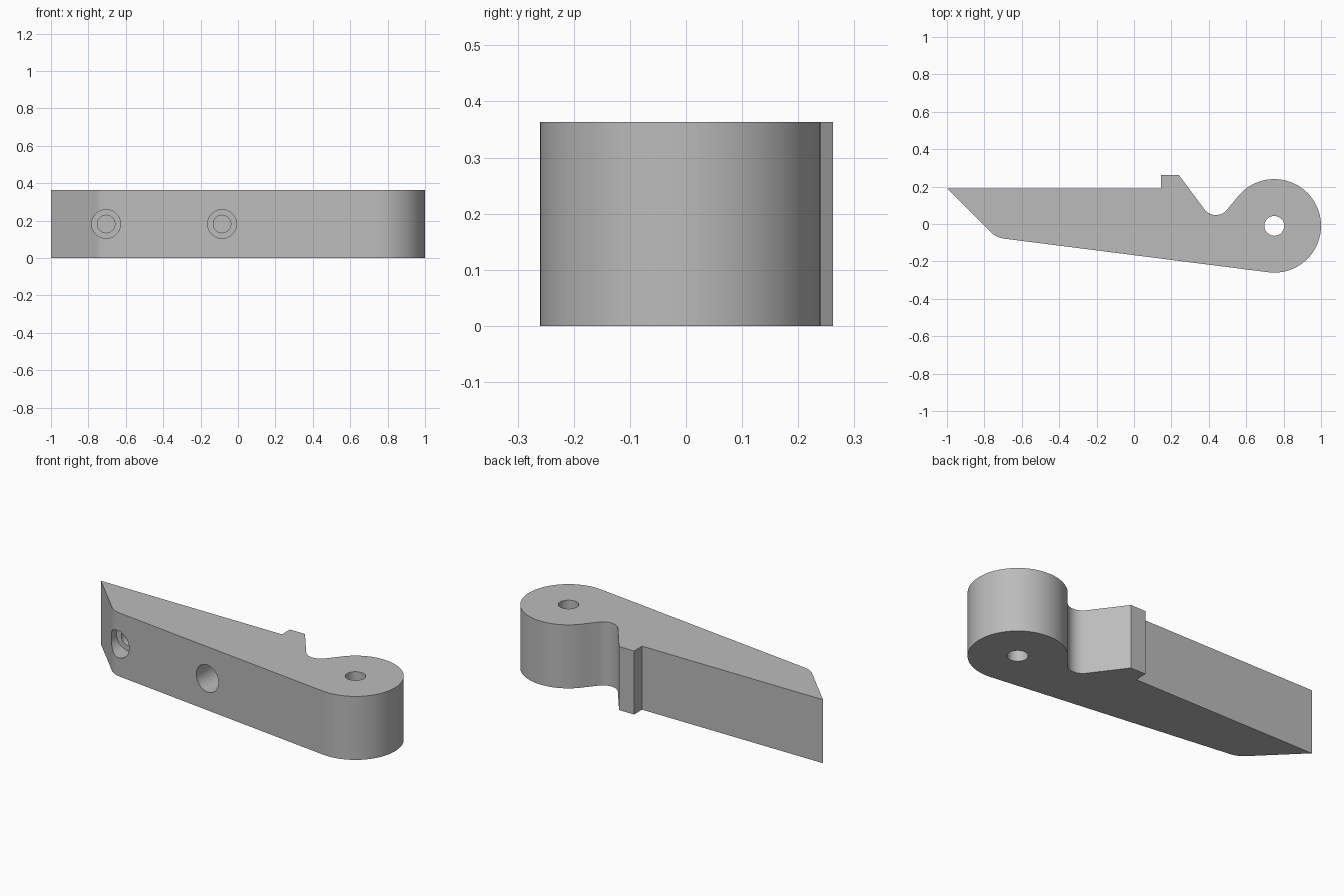
import bpy, bmesh
from math import radians, cos, sin, pi
from mathutils import Matrix

if "Cube" in bpy.data.objects:
    bpy.data.objects.remove(bpy.data.objects["Cube"], do_unlink=True)

HEIGHT = 0.363
PIVOT = (0.75, -0.01)

grey = bpy.data.materials.new("plain grey")
grey.use_nodes = True
colour = (0.5, 0.5, 0.5, 1)
grey.diffuse_color = colour
grey.node_tree.nodes["Principled BSDF"].inputs["Base Color"].default_value = colour


def arc(centre, radius, start, end, steps):
    """Points along an arc, angles in degrees."""
    angles = [radians(start + (end - start) * i / steps) for i in range(steps + 1)]
    return [(centre[0] + radius * cos(a), centre[1] + radius * sin(a)) for a in angles]


def make_object(name, bm):
    bmesh.ops.recalc_face_normals(bm, faces=bm.faces)
    mesh = bpy.data.meshes.new(name)
    bm.to_mesh(mesh)
    bm.free()
    mesh.materials.append(grey)
    obj = bpy.data.objects.new(name, mesh)
    bpy.context.collection.objects.link(obj)
    return obj


# Lever outline: straight back edge, catch step, notch, pivot barrel, blunted nose
outline = [(-1, 0.19), (0.145, 0.19), (0.145, 0.262), (0.24, 0.262)]
outline += arc((0.438, 0.125), 0.077, 218.3, 320, 20)
outline += arc(PIVOT, 0.25, 140, -97.2, 64)
outline += arc((-0.681, 0.041), 0.12, 262.8, 225, 10)

bm = bmesh.new()
base = bm.faces.new([bm.verts.new((x, y, 0)) for x, y in outline])
top = bmesh.ops.extrude_face_region(bm, geom=[base])["geom"]
bmesh.ops.translate(bm, verts=[v for v in top if isinstance(v, bmesh.types.BMVert)],
                    vec=(0, 0, HEIGHT))
lever = make_object("lever_body", bm)


def drill(name, radius, depth, matrix):
    """Cut a round hole into the lever with a hidden cylinder."""
    cutter_bm = bmesh.new()
    bmesh.ops.create_cone(cutter_bm, cap_ends=True, segments=48, radius1=radius,
                          radius2=radius, depth=depth, matrix=matrix)
    cutter = make_object(name, cutter_bm)
    cutter.hide_render = True
    cutter.hide_set(True)
    cut = lever.modifiers.new(name, "BOOLEAN")
    cut.operation = "DIFFERENCE"
    cut.solver = "EXACT"
    cut.object = cutter
    return cutter


# Pivot hole right through the barrel
cutters = [drill("pivot_hole", 0.053, 1, Matrix.Translation((*PIVOT, HEIGHT / 2)))]

# Two stepped blind screw holes in the front face
for side, x in (("nose", -0.705), ("middle", -0.085)):
    for part, radius, floor in (("counterbore", 0.077, 0.02), ("screw_hole", 0.047, 0.1)):
        place = Matrix.Translation((x, floor - 0.25, HEIGHT / 2)) @ Matrix.Rotation(pi / 2, 4, "X")
        cutters.append(drill(f"{side}_{part}", radius, 0.5, place))

# Apply the cuts, then smooth the curved walls
bpy.ops.object.select_all(action="DESELECT")
bpy.context.view_layer.objects.active = lever
lever.select_set(True)
for modifier in list(lever.modifiers):
    bpy.ops.object.modifier_apply(modifier=modifier.name)
for cutter in cutters:
    bpy.data.objects.remove(cutter, do_unlink=True)
bpy.ops.object.shade_smooth_by_angle(angle=radians(30))
